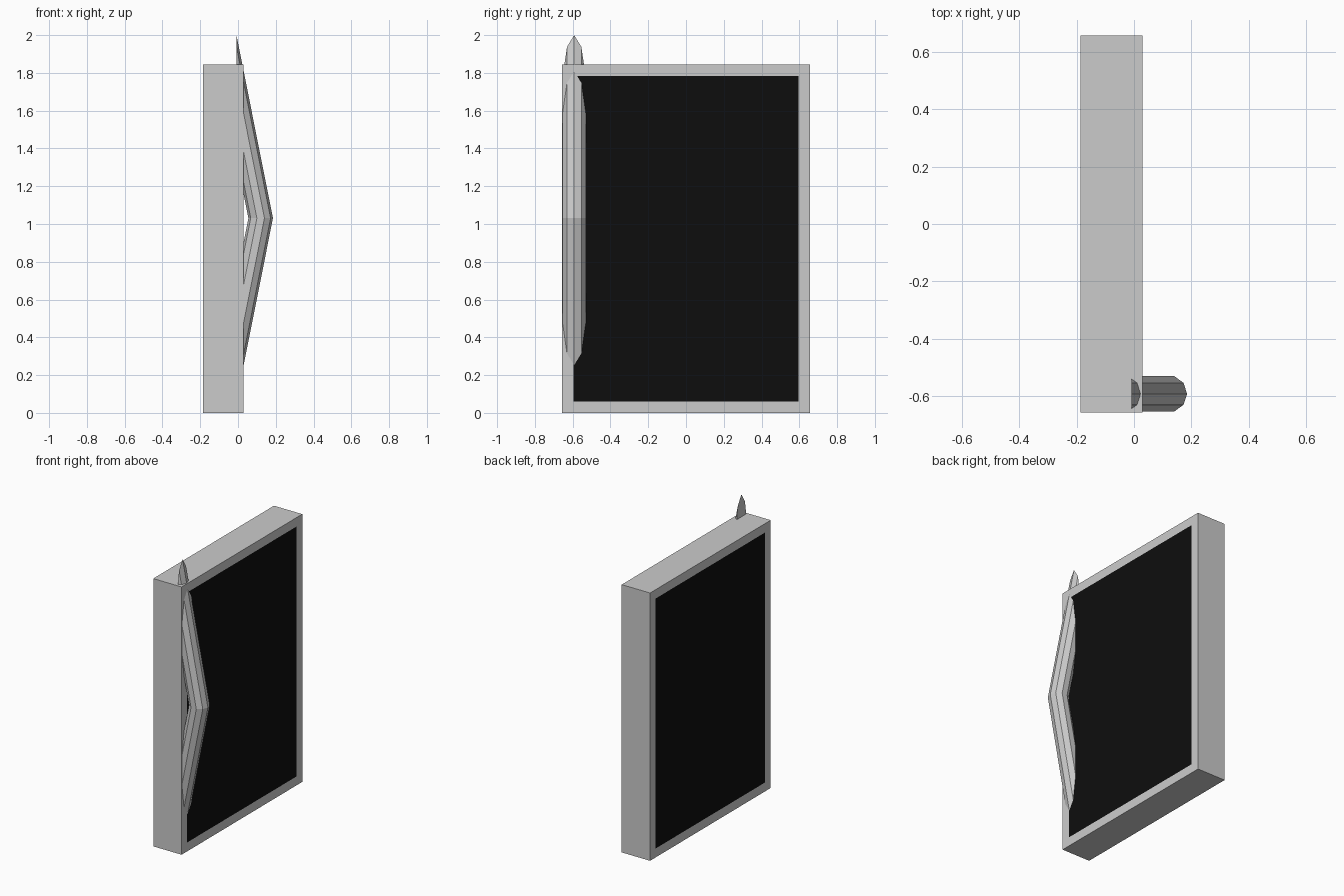
import bpy, bmesh, math
from mathutils import Matrix

if "Cube" in bpy.data.objects:
    bpy.data.objects.remove(bpy.data.objects["Cube"])


def finish(name, bm, mats=()):
    bmesh.ops.recalc_face_normals(bm, faces=bm.faces[:])
    mesh = bpy.data.meshes.new(name)
    bm.to_mesh(mesh)
    bm.free()
    for m in mats:
        mesh.materials.append(m)
    obj = bpy.data.objects.new(name, mesh)
    bpy.context.collection.objects.link(obj)
    return obj


def material(name, color):
    m = bpy.data.materials.new(name)
    m.diffuse_color = color
    m.use_nodes = True
    m.node_tree.nodes["Principled BSDF"].inputs["Base Color"].default_value = m.diffuse_color
    return m


frame_mat = material("frame_grey", (0.8, 0.8, 0.8, 1))
black = material("black_glass", (0.004, 0.004, 0.004, 1))

# Door slab with a flush dark pane inset on both broad sides
X0, X1, WIDTH, HEIGHT, BORDER = -0.186, 0.03, 1.314, 1.845, 0.087
bm = bmesh.new()
bmesh.ops.create_cube(bm, size=1, matrix=Matrix.Translation(((X0 + X1) / 2, 0, HEIGHT / 2))
                      @ Matrix.Diagonal((X1 - X0, WIDTH, HEIGHT, 1)))
panes = [f for f in bm.faces if abs(f.normal.x) > 0.9]
bmesh.ops.inset_individual(bm, faces=panes, thickness=BORDER)
for f in panes:
    f.material_index = 1
finish("door_panel", bm, (frame_mat, black))

# Handle: half of a four-segment ring with ten-sided section, stretched in z
SIDES, MAJOR, MINOR, STRETCH = 10, 0.128, 0.065, 5.02
CX, CY, CZ = -0.008, -0.592, 1.031
bm = bmesh.new()
rings = []
for a in (-math.pi / 2, 0, math.pi / 2):
    ring = []
    for i in range(SIDES):
        t = 2 * math.pi * i / SIDES
        r = MAJOR + MINOR * math.cos(t)
        ring.append(bm.verts.new((CX + r * math.cos(a), CY + MINOR * math.sin(t),
                                  CZ + STRETCH * r * math.sin(a))))
    rings.append(ring)
for lo, hi in zip(rings, rings[1:]):
    for i in range(SIDES):
        j = (i + 1) % SIDES
        bm.faces.new((lo[i], lo[j], hi[j], hi[i]))
bm.faces.new(rings[0])
bm.faces.new(rings[-1])
finish("door_handle", bm)
